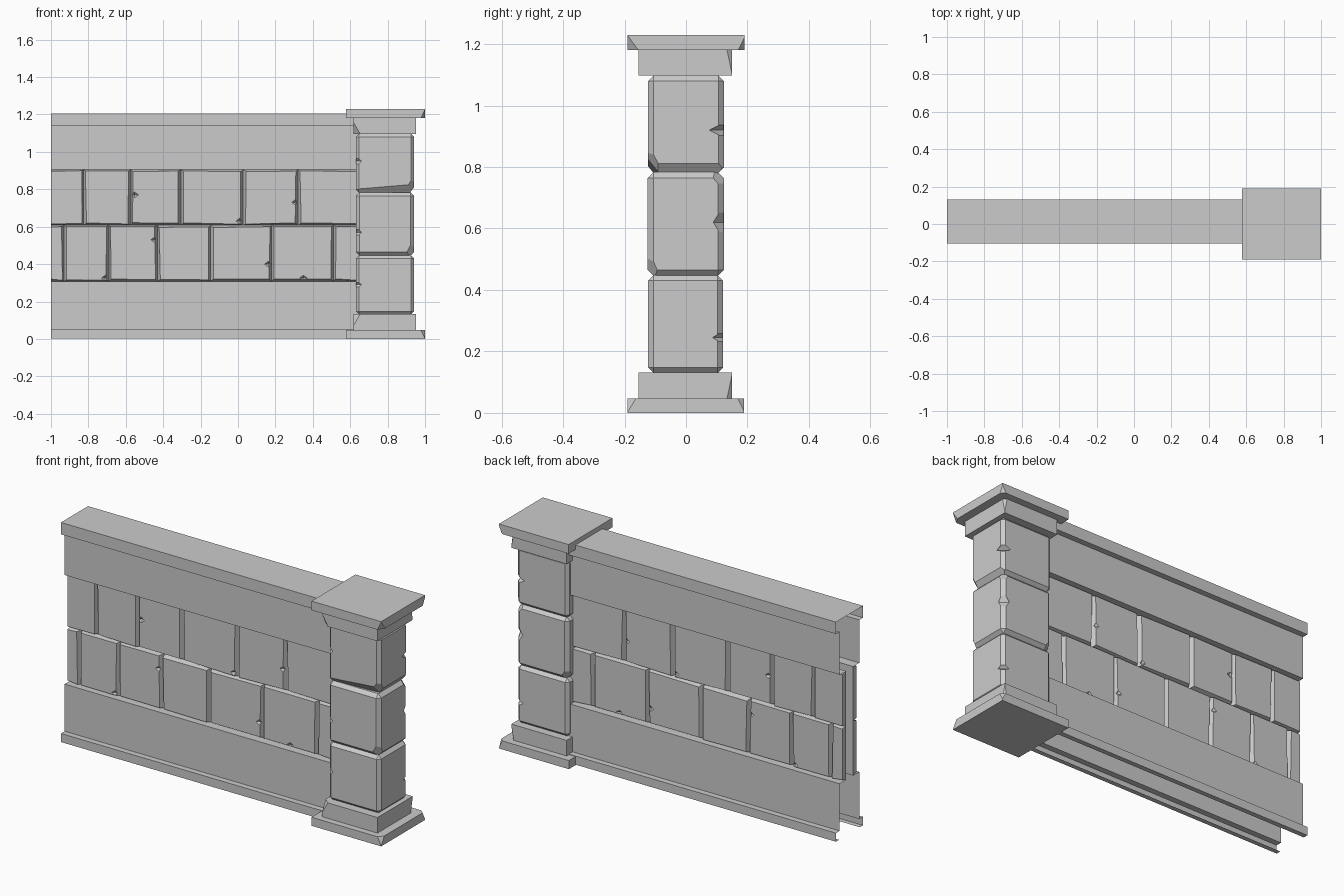
import bpy, bmesh, random
from mathutils import Vector

if "Cube" in bpy.data.objects:
    bpy.data.objects.remove(bpy.data.objects["Cube"])

random.seed(4)
MID = 0.014          # wall centre line in y


def to_object(name, bm):
    bmesh.ops.recalc_face_normals(bm, faces=bm.faces)
    me = bpy.data.meshes.new(name)
    bm.to_mesh(me)
    bm.free()
    ob = bpy.data.objects.new(name, me)
    bpy.context.collection.objects.link(ob)
    return ob


def slice_off(bm, co, no):
    geom = bm.verts[:] + bm.edges[:] + bm.faces[:]
    bmesh.ops.bisect_plane(bm, geom=geom, plane_co=co, plane_no=no, clear_outer=True)
    bmesh.ops.holes_fill(bm, edges=bm.edges)


def block(name, lo, hi, bevel=0, corners=(), planes=()):
    """Box with chamfered edges; corners = (signs, sizes) broken off, planes = (point, normal) cuts."""
    lo, hi = Vector(lo), Vector(hi)
    bm = bmesh.new()
    bmesh.ops.create_cube(bm, size=1)
    for v in bm.verts:
        v.co = Vector(hi[i] if v.co[i] > 0 else lo[i] for i in range(3))
    if bevel:
        bmesh.ops.bevel(bm, geom=bm.edges[:], offset=bevel, segments=1, affect='EDGES')
    for s, size in corners:
        p = Vector(hi[i] if s[i] > 0 else lo[i] for i in range(3))
        p.x -= s[0] * size[0]
        slice_off(bm, p, Vector(s[i] / size[i] for i in range(3)))
    for co, no in planes:
        slice_off(bm, co, no)
    return to_object(name, bm)


def chip(ob, chips):
    """Knock diamond-shaped notches out of an object; chips = (centre, radii)."""
    for co, r in chips:
        bm = bmesh.new()
        bmesh.ops.create_uvsphere(bm, u_segments=4, v_segments=2, radius=1)
        for v in bm.verts:
            v.co = Vector(co[i] + v.co[i] * r[i] for i in range(3))
        cutter = to_object("chip_cutter", bm)
        cutter.hide_render = True
        mod = ob.modifiers.new("chip", 'BOOLEAN')
        mod.operation, mod.object = 'DIFFERENCE', cutter
        bpy.context.view_layer.objects.active = ob
        bpy.ops.object.modifier_apply(modifier=mod.name)
        bpy.data.objects.remove(cutter)


def wall_strip(name, profile):
    """Sweep a (y offset, z) half profile along x, on both sides of the wall."""
    bm = bmesh.new()
    for side in (-1, 1):
        rows = [[bm.verts.new((x, MID + side * y, z)) for x in (-1, 0.66)] for y, z in profile]
        for a, b in zip(rows, rows[1:]):
            bm.faces.new((a[0], a[1], b[1], b[0]))
    bmesh.ops.remove_doubles(bm, verts=bm.verts, dist=1e-4)
    return to_object(name, bm)


# hollow coping and plinth of the wall
wall_strip("wall_coping", [(0, 1.205), (0.117, 1.205), (0.117, 1.14), (0.085, 1.14),
                           (0.085, 0.905), (0.035, 0.905)])
wall_strip("wall_plinth", [(0.035, 0.308), (0.085, 0.308), (0.085, 0.05), (0.117, 0.05),
                           (0.117, 0.003), (0.09, 0.003)])


# brick courses: chamfered stones that meet in V joints, front and back
def course(name, joints, z0, z1, chips):
    bm = bmesh.new()
    xs = [-1] + joints + [0.66]
    j = lambda: random.uniform(-0.004, 0.005)
    for x0, x1 in zip(xs, xs[1:]):
        yb, yf = MID - 0.032, MID - 0.062
        inset = 0.0 if x0 == -1 else 0.012
        rect = [(x0, z0, 1, 1), (x1, z0, -1, 1), (x1, z1, -1, -1), (x0, z1, 1, -1)]
        back = [bm.verts.new((x, yb, z)) for x, z, _, _ in rect]
        front = []
        for x, z, sx, sz in rect:
            dx = inset if sx > 0 else 0.012
            dx += j() if dx else 0
            front.append(bm.verts.new((x + sx * dx, yf, z + sz * (0.009 + j()))))
        bm.faces.new(front)
        bm.faces.new(back[::-1])
        for i in range(4):
            k = (i + 1) % 4
            bm.faces.new((back[i], back[k], front[k], front[i]))
    ob = to_object(name, bm)
    chip(ob, [((x, MID - 0.064, z), (0.024, 0.016, 0.018)) for x, z in chips])
    mod = ob.modifiers.new("both_sides", 'MIRROR')
    mod.use_axis = (False, True, False)
    pivot = bpy.data.objects.new("wall_mirror_centre", None)
    pivot.location.y = MID
    pivot.hide_render = True
    bpy.context.collection.objects.link(pivot)
    mod.mirror_object = pivot


course("brick_course_upper", [-0.826, -0.573, -0.305, 0.028, 0.322], 0.608, 0.905,
       [(-0.553, 0.77), (0.308, 0.73), (0.01, 0.63)])
course("brick_course_lower", [-0.93, -0.69, -0.43, -0.147, 0.18, 0.51], 0.308, 0.608,
       [(-0.445, 0.53), (0.163, 0.40), (0.35, 0.325), (-0.71, 0.325)])

# pillar base and cap slabs
block("pillar_base_slab", (0.578, -0.19, 0), (1, 0.188, 0.047),
      corners=[((1, -1, 1), (0.022, 0.027, 0.045)), ((1, 1, 1), (0.02, 0.02, 0.04))])
block("pillar_base_step", (0.618, -0.155, 0.045), (0.953, 0.15, 0.132),
      corners=[((-1, -1, 1), (0.035, 0.03, 0.06)), ((1, 1, -1), (0.015, 0.017, 0.08))])
block("pillar_cap_step", (0.618, -0.155, 1.097), (0.953, 0.15, 1.182),
      corners=[((-1, -1, -1), (0.035, 0.03, 0.06)), ((1, 1, 1), (0.015, 0.017, 0.08))])
block("pillar_cap_slab", (0.578, -0.19, 1.18), (1, 0.19, 1.23),
      corners=[((1, -1, -1), (0.022, 0.035, 0.048)), ((1, 1, -1), (0.02, 0.02, 0.04))])

# pillar stones
lower = block("pillar_stone_lower", (0.63, -0.123, 0.13), (0.942, 0.121, 0.448), 0.018)
middle = block("pillar_stone_middle", (0.63, -0.125, 0.446), (0.942, 0.123, 0.783), 0.019,
               corners=[((1, -1, -1), (0.05, 0.04, 0.09)), ((1, 1, 1), (0.05, 0.05, 0.06)),
                        ((-1, 1, -1), (0.05, 0.05, 0.07))])
upper = block("pillar_stone_upper", (0.63, -0.123, 0.781), (0.942, 0.123, 1.097), 0.017,
              corners=[((1, -1, -1), (0.06, 0.05, 0.09))],
              planes=[((0.942, 0, 0.812), (0.8, 0, -0.6)), ((0.8, -0.123, 0.815), (0.05, -0.75, -0.6))])
chip(lower, [((0.94, 0.12, 0.245), (0.04, 0.035, 0.022)), ((0.632, -0.122, 0.29), (0.03, 0.03, 0.025))])
chip(middle, [((0.94, 0.122, 0.62), (0.04, 0.035, 0.055)), ((0.632, -0.124, 0.57), (0.03, 0.03, 0.03))])
chip(upper, [((0.94, 0.122, 0.92), (0.05, 0.048, 0.024)), ((0.632, -0.122, 0.95), (0.03, 0.03, 0.03))])
